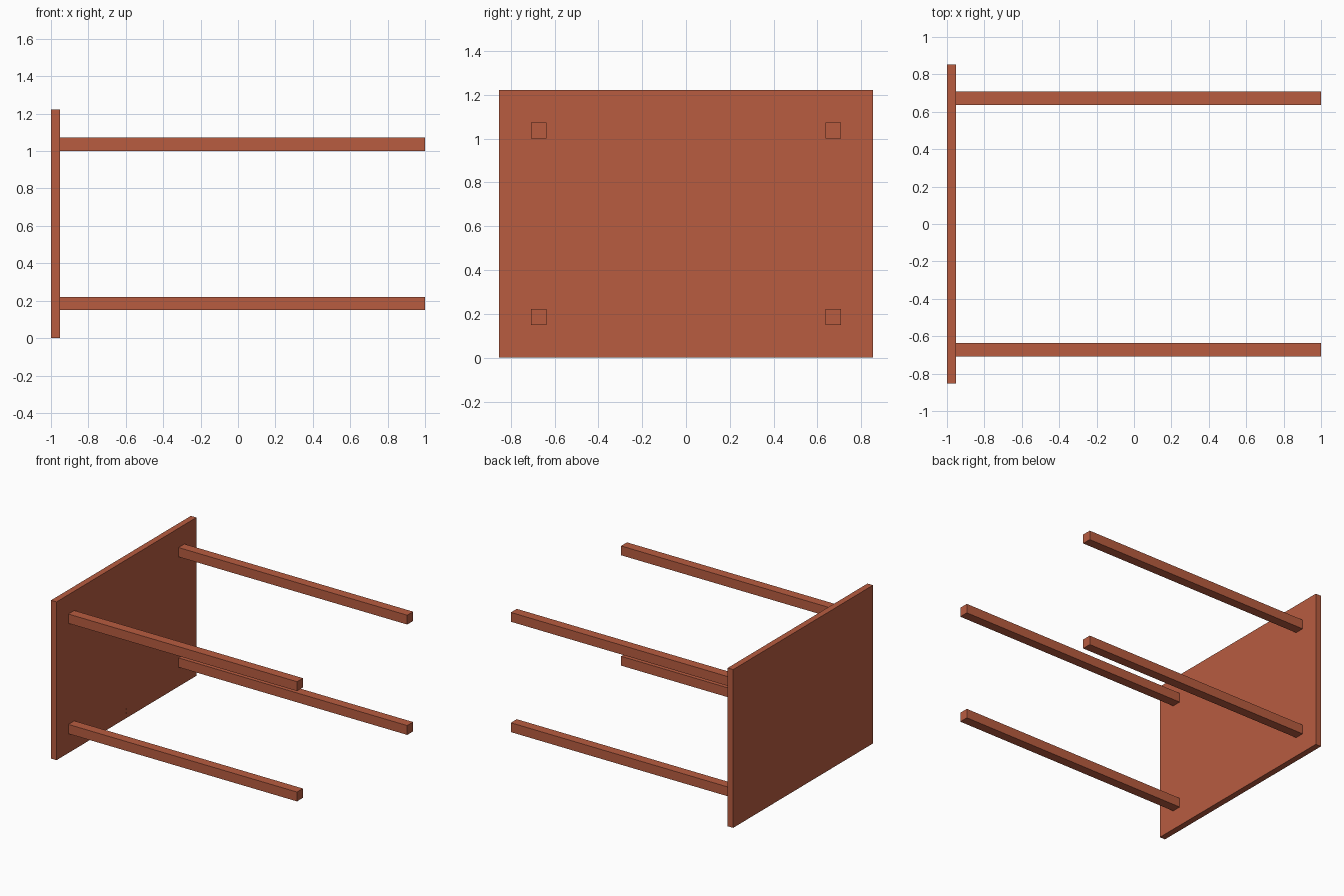
import bpy

if "Cube" in bpy.data.objects:
    bpy.data.objects.remove(bpy.data.objects["Cube"])

# Single flat colour
mat = bpy.data.materials.new("terracotta_wood")
mat.diffuse_color = (0.479, 0.107, 0.051, 1.0)
mat.use_nodes = True
mat.node_tree.nodes["Principled BSDF"].inputs["Base Color"].default_value = mat.diffuse_color


def box(name, lo, hi):
    """Axis-aligned box between two corners."""
    bpy.ops.mesh.primitive_cube_add(size=1, location=[(a + b) / 2 for a, b in zip(lo, hi)])
    ob = bpy.context.object
    ob.name = name
    ob.scale = [b - a for a, b in zip(lo, hi)]
    bpy.ops.object.transform_apply(location=False, rotation=False, scale=True)
    ob.data.materials.append(mat)
    return ob


H = 1.222          # panel height (the table lies on its side)
FACE = -0.953      # underside of the table top
LEG = 0.036        # half thickness of a leg

# Table top
box("table_top", (-1, -0.853, 0), (FACE, 0.853, H))

# Four legs
for side, y in (("front", -0.672), ("back", 0.672)):
    for level, z in (("lower", 0.185), ("upper", H - 0.185)):
        box(f"{side}_{level}_leg", (FACE, y - LEG, z - LEG), (1, y + LEG, z + LEG))

# Two tiny pin heads on the underside
for i, z in enumerate((0.04, 0.07)):
    box(f"pin_head_{i + 1}", (FACE - 0.002, -0.003, z - 0.003), (FACE + 0.002, 0.003, z + 0.003))
